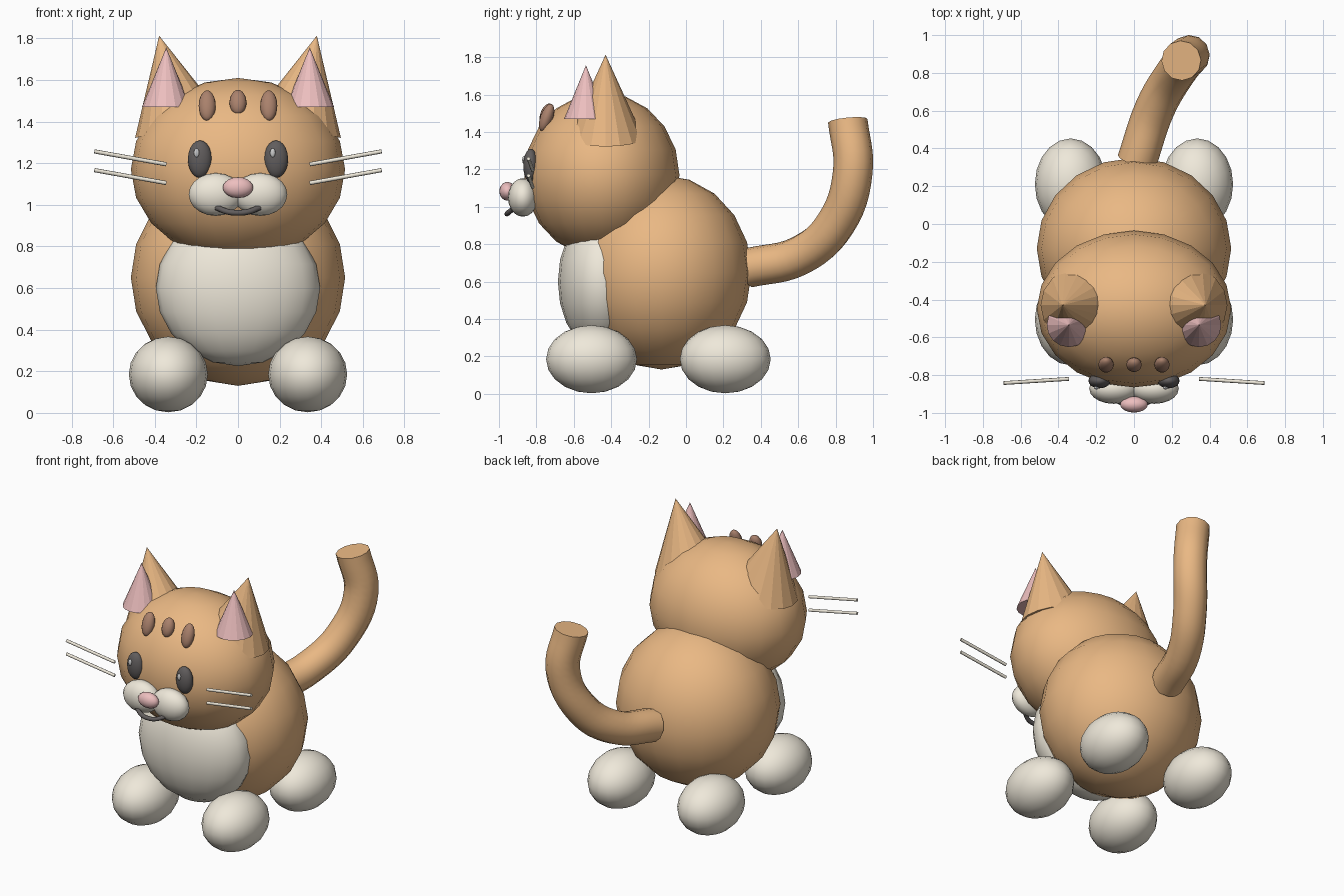
import bpy
from math import radians

if "Cube" in bpy.data.objects:
    bpy.data.objects.remove(bpy.data.objects["Cube"])


def material(name, rgb):
    m = bpy.data.materials.new(name)
    m.diffuse_color = (*rgb, 1)
    m.use_nodes = True
    m.node_tree.nodes["Principled BSDF"].inputs["Base Color"].default_value = m.diffuse_color
    return m


ORANGE = material("orange_fur", (0.82, 0.48, 0.23))
CREAM = material("cream_fur", (0.86, 0.81, 0.70))
PINK = material("pink", (0.85, 0.52, 0.52))
BROWN = material("brown_fur", (0.40, 0.22, 0.15))
DARK = material("dark", (0.12, 0.11, 0.11))
WHITE = material("white", (0.95, 0.95, 0.95))


def finish(name, mat, angle=None):
    ob = bpy.context.object
    ob.name = name
    ob.data.materials.append(mat)
    if angle is not None:
        bpy.ops.object.shade_smooth_by_angle(angle=radians(angle))
    return ob


def ball(name, mat, loc, radii, tilt=0, segments=20, rings=10):
    bpy.ops.mesh.primitive_uv_sphere_add(segments=segments, ring_count=rings, radius=1,
                                         location=loc, rotation=(radians(tilt), 0, 0))
    bpy.context.object.scale = radii
    return finish(name, mat, 60)


def cone(name, mat, loc, r, h, lean=0, depth=1, sides=16):
    # loc is the middle of the base; lean tips the point along x
    bpy.ops.mesh.primitive_cone_add(vertices=sides, radius1=r, radius2=0, depth=h)
    for v in bpy.context.object.data.vertices:
        v.co.z += h / 2
    ob = finish(name, mat)
    ob.location = loc
    ob.rotation_euler.y = radians(lean)
    ob.scale.y = depth
    return ob


def tube(name, mat, points, radius, res=2):
    cu = bpy.data.curves.new(name, 'CURVE')
    cu.dimensions = '3D'
    cu.bevel_depth = radius
    cu.bevel_resolution = res
    cu.resolution_u = 6
    cu.use_fill_caps = True
    sp = cu.splines.new('BEZIER')
    sp.bezier_points.add(len(points) - 1)
    for bp, p in zip(sp.bezier_points, points):
        bp.co = p
        bp.handle_left_type = bp.handle_right_type = 'AUTO'
    ob = bpy.data.objects.new(name, cu)
    bpy.context.collection.objects.link(ob)
    bpy.ops.object.select_all(action='DESELECT')
    ob.select_set(True)
    bpy.context.view_layer.objects.active = ob
    bpy.ops.object.convert(target='MESH')
    bpy.context.object.data.materials.clear()
    return finish(name, mat, 50)


# Body, belly patch and head
ball("body", ORANGE, (0, -0.13, 0.65), (0.515, 0.48, 0.52))
ball("belly", CREAM, (0, -0.45, 0.60), (0.395, 0.235, 0.375))
ball("head", ORANGE, (0, -0.45, 1.17), (0.515, 0.415, 0.44))

# Parts repeated on both sides
for side, s in (("left", -1), ("right", 1)):
    ball(f"front_foot_{side}", CREAM, (s * 0.335, -0.505, 0.185), (0.19, 0.243, 0.182))
    ball(f"back_foot_{side}", CREAM, (s * 0.335, 0.21, 0.185), (0.19, 0.243, 0.182))
    cone(f"ear_{side}", ORANGE, (s * 0.28, -0.43, 1.37), 0.22, 0.454, s * 12.6, 0.92)
    cone(f"inner_ear_{side}", PINK, (s * 0.345, -0.535, 1.47), 0.117, 0.287, 0, 1)
    ball(f"eye_{side}", DARK, (s * 0.183, -0.83, 1.22), (0.058, 0.04, 0.09))
    ball(f"eye_glint_{side}", WHITE, (s * 0.183 - 0.016, -0.866, 1.25), (0.013, 0.01, 0.022),
         segments=12, rings=8)
    ball(f"muzzle_{side}", CREAM, (s * 0.107, -0.872, 1.05), (0.13, 0.08, 0.103))
    for i, z in enumerate((1.195, 1.105)):
        tube(f"whisker_{side}_{i + 1}", CREAM,
             [(s * 0.345, -0.82, z), (s * 0.69, -0.842, z + 0.062)], 0.01)

# Nose and mouth
ball("nose", PINK, (0, -0.955, 1.083), (0.073, 0.043, 0.05))
tube("mouth", DARK, [(-0.105, -0.925, 0.988), (-0.05, -0.952, 0.967), (0, -0.957, 0.962),
                     (0.05, -0.952, 0.967), (0.105, -0.925, 0.988)], 0.014)

# Forehead stripes
for name, x, z, h in (("left", -0.148, 1.477, 0.077), ("middle", 0, 1.493, 0.062),
                      ("right", 0.148, 1.477, 0.077)):
    ball(f"stripe_{name}", BROWN, (x, -0.745, z), (0.041, 0.034, h), tilt=-20,
         segments=16, rings=10)

# Tail curling up behind
tube("tail", ORANGE, [(0.015, 0.33, 0.673), (0.11, 0.61, 0.74), (0.22, 0.80, 0.91),
                      (0.295, 0.892, 1.19), (0.25, 0.865, 1.46)], 0.106, res=4)
